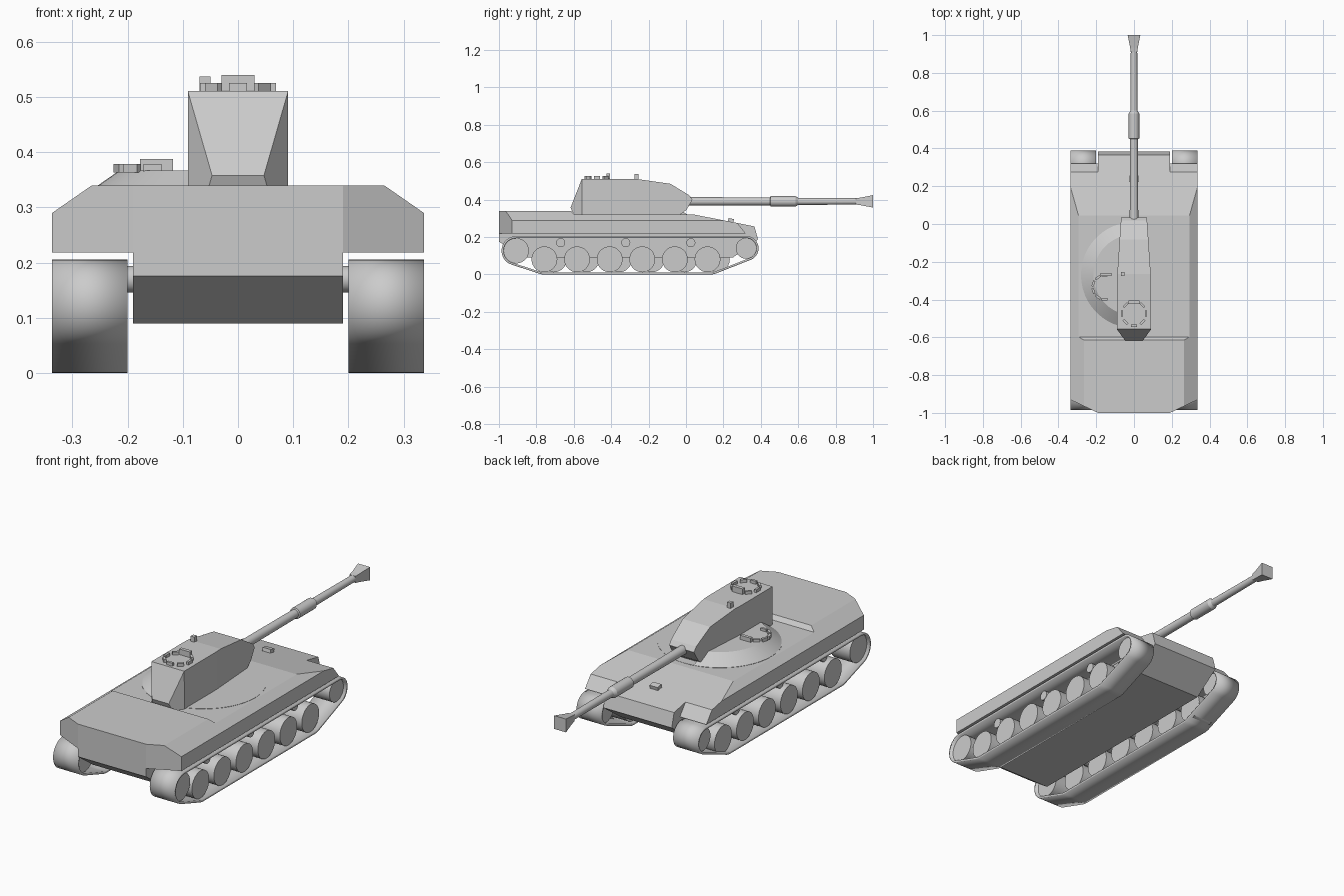
import bpy, bmesh
from math import sin, cos, pi, radians
from mathutils import Vector, Matrix
from mathutils.geometry import convex_hull_2d

if "Cube" in bpy.data.objects:
    bpy.data.objects.remove(bpy.data.objects["Cube"])


def finish(name, bm, smooth=False):
    bmesh.ops.recalc_face_normals(bm, faces=bm.faces)
    me = bpy.data.meshes.new(name)
    bm.to_mesh(me)
    bm.free()
    ob = bpy.data.objects.new(name, me)
    bpy.context.collection.objects.link(ob)
    if smooth:
        bpy.ops.object.select_all(action='DESELECT')
        ob.select_set(True)
        bpy.context.view_layer.objects.active = ob
        bpy.ops.object.shade_smooth_by_angle(angle=radians(30))
    return ob


def extrude_x(profile, x0, x1):
    """Side profile of (y, z) points extruded across x."""
    bm = bmesh.new()
    f = bm.faces.new([bm.verts.new((x0, y, z)) for y, z in profile])
    r = bmesh.ops.extrude_face_region(bm, geom=[f])
    moved = [v for v in r['geom'] if isinstance(v, bmesh.types.BMVert)]
    bmesh.ops.translate(bm, verts=moved, vec=(x1 - x0, 0, 0))
    bmesh.ops.recalc_face_normals(bm, faces=bm.faces)
    return bm


def slice_both(bm, p, q, r):
    """Cut away everything outside the plane through p, q, r, on both sides."""
    for s in (1, -1):
        a, b, c = (Vector((s * v[0], v[1], v[2])) for v in (p, q, r))
        n = (b - a).cross(c - a).normalized()
        if n.x * s < 0:
            n = -n
        bmesh.ops.bisect_plane(bm, geom=bm.verts[:] + bm.edges[:] + bm.faces[:],
                               dist=1e-5, plane_co=a, plane_no=n, clear_outer=True)
        bmesh.ops.holes_fill(bm, edges=[e for e in bm.edges if e.is_boundary], sides=0)


def box(name, c, size, rot=0, tilt=0):
    bm = bmesh.new()
    m = (Matrix.Translation(c) @ Matrix.Rotation(rot, 4, 'Z')
         @ Matrix.Rotation(tilt, 4, 'X') @ Matrix.Diagonal((*size, 1)))
    bmesh.ops.create_cube(bm, size=1, matrix=m)
    return finish(name, bm)


def wheel(name, side, y, z, r, x0, x1):
    bm = bmesh.new()
    m = Matrix.Translation((side * (x0 + x1) / 2, y, z)) @ Matrix.Rotation(pi / 2, 4, 'Y')
    bmesh.ops.create_cone(bm, cap_ends=True, segments=28, radius1=r, radius2=r,
                          depth=x1 - x0, matrix=m)
    return finish(name, bm, True)


def barrel(name, stations, n, spin=0.0, smooth=True):
    """Loft of n-sided rings along y from (y, radius) stations."""
    bm = bmesh.new()
    rings = [[bm.verts.new((r * cos(spin + 2 * pi * i / n), y,
                            0.391 + r * sin(spin + 2 * pi * i / n)))
              for i in range(n)] for y, r in stations]
    for a, b in zip(rings, rings[1:]):
        for i in range(n):
            bm.faces.new((a[i], a[(i + 1) % n], b[(i + 1) % n], b[i]))
    bm.faces.new(rings[0])
    bm.faces.new(rings[-1])
    return finish(name, bm, smooth)


# Upper hull with chamfered sides and clipped rear corners
hull = extrude_x([(-1, .218), (-1, .34), (-.615, .34), (-.597, .32), (.045, .32),
                  (.275, .275), (.32, .218)], -.337, .337)
slice_both(hull, (.337, 0, .29), (.337, 1, .29), (.265, 0, .34))
slice_both(hull, (.19, -1, 0), (.19, -1, 1), (.337, -.93, 0))
finish("upper_hull", hull)

# Lower hull tub and nose between the tracks
finish("lower_hull", extrude_x([(-1, .218), (-1, .176), (-.88, .09), (.25, .09), (.385, .187),
                                (.366, .257), (.275, .275), (.2, .218)], -.19, .19))
box("headlamp_block", (0, .24, .288), (.045, .03, .022), 0, -.2)

# Tracks: bands stretched around the wheel layout
circles = [(-.908, .127, .078), (.322, .14, .066), (-.757, .085, .085), (.13, .085, .085)]
pts = [Vector((y + r * cos(2 * pi * i / 40), z + r * sin(2 * pi * i / 40)))
       for y, z, r in circles for i in range(40)]
loop = [pts[i] for i in convex_hull_2d(pts)]
mid = Vector((-.3, .1))
loop.sort(key=lambda p: Vector((1, 0)).angle_signed(p - mid))
for side, label in ((1, "right"), (-1, "left")):
    bm = bmesh.new()
    xa, xb = sorted((side * .2, side * .337))
    rows = [(bm.verts.new((xa, p.x, p.y)), bm.verts.new((xb, p.x, p.y))) for p in loop]
    for i, a in enumerate(rows):
        b = rows[(i + 1) % len(rows)]
        bm.faces.new((a[0], b[0], b[1], a[1]))
    track = finish(label + "_track", bm, True)
    up = max(track.data.polygons, key=lambda p: p.center.z)
    mod = track.modifiers.new("thickness", 'SOLIDIFY')
    mod.thickness = .011
    mod.offset = -1 if up.normal.z > 0 else 1

    # Wheels; the left road wheels are staggered
    wheel(label + "_sprocket", side, -.908, .127, .068, .215, .322)
    wheel(label + "_idler", side, .322, .14, .056, .215, .322)
    for i in range(6):
        y = -.757 + .1744 * i + (0 if side > 0 else .05)
        wheel(f"{label}_road_wheel_{i}", side, y, .081, .069, .215, .322)
    for i in range(3):
        wheel(f"{label}_return_roller_{i}", side, -.67 + .348 * i, .17, .024, .19, .3)

# Narrow turret block: tapered front, pinched rear
turret = extrude_x([(-.6, .318), (-.617, .358), (-.557, .511), (-.265, .511), (-.083, .485),
                    (.018, .423), (.035, .4), (.002, .345), (-.035, .318)], -.091, .091)
slice_both(turret, (.091, -.557, .511), (.047, -.617, .358), (.091, -.555, .318))
slice_both(turret, (.091, -.3, 0), (.091, -.3, 1), (.068, .04, 0))
finish("turret", turret)

# Turret ring flush with the deck, and the half-round bulge on the left
bm = bmesh.new()
bmesh.ops.create_cone(bm, cap_ends=True, segments=48, radius1=.285, radius2=.285, depth=.01,
                      matrix=Matrix.Translation((0, -.27, .3163)))
finish("turret_ring", bm)
bm = bmesh.new()
bmesh.ops.create_cone(bm, cap_ends=True, segments=48, radius1=.287, radius2=.215, depth=.05,
                      matrix=Matrix.Translation((0, -.27, .342)))
bmesh.ops.bisect_plane(bm, geom=bm.verts[:] + bm.edges[:] + bm.faces[:], dist=1e-5,
                       plane_co=(-.05, 0, 0), plane_no=(1, 0, 0), clear_outer=True)
bmesh.ops.holes_fill(bm, edges=[e for e in bm.edges if e.is_boundary], sides=0)
finish("side_bulge", bm, True)


# Hatch periscope rings
def periscopes(name, cx, cy, z, angles):
    for a in angles:
        t = radians(a)
        box(f"{name}_{a}", (cx + .063 * cos(t), cy + .063 * sin(t), z), (.012, .032, .016), t)


periscopes("cupola_periscope", 0, -.475, .518, range(0, 360, 45))
box("cupola_sight", (0, -.415, .526), (.06, .018, .028))
box("roof_sight", (-.06, -.265, .523), (.02, .02, .028))
periscopes("side_periscope", -.155, -.335, .371, range(90, 271, 36))
box("side_sight", (-.148, -.267, .377), (.06, .016, .022))

# Gun tube with sleeve, flared square muzzle
barrel("gun_barrel", [(-.05, .023), (.45, .021), (.453, .028), (.585, .028), (.6, .019),
                      (.94, .017)], 20)
barrel("muzzle_brake", [(.91, .024), (.935, .029), (1, .047)], 4, pi / 4, False)
